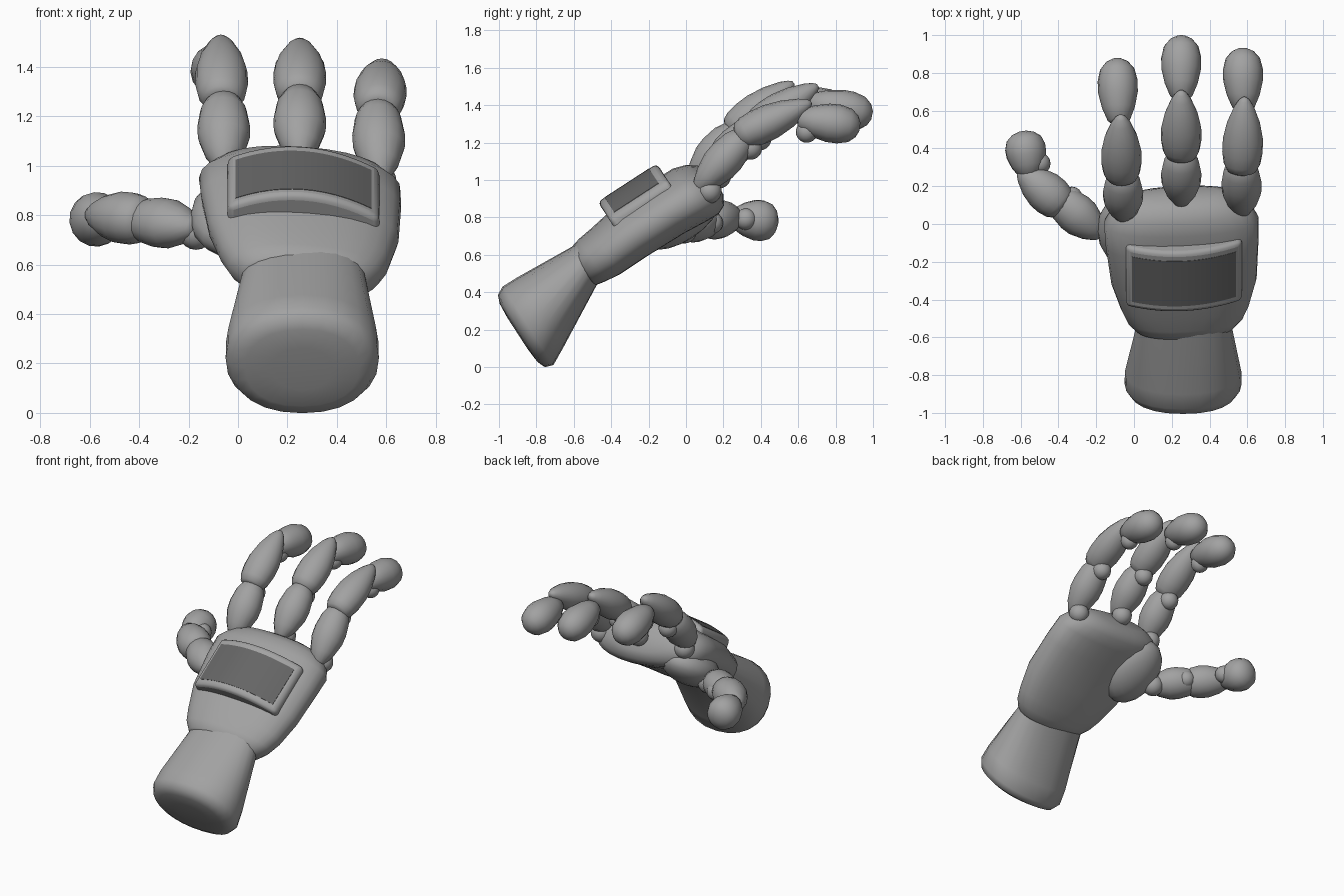
import bpy, bmesh, math
from mathutils import Vector, Matrix

if "Cube" in bpy.data.objects:
    bpy.data.objects.remove(bpy.data.objects["Cube"])

def material(name, v):
    m = bpy.data.materials.new(name)
    m.diffuse_color = (v, v, v, 1)
    m.use_nodes = True
    m.node_tree.nodes["Principled BSDF"].inputs["Base Color"].default_value = m.diffuse_color
    return m

GREY = material("light grey", 0.36)
DARK = material("dark grey", 0.13)

# Hand frame: U runs along the hand, N out of its back
A = math.radians(33)
U = Vector((0, math.cos(A), math.sin(A)))
N = Vector((0, -math.sin(A), math.cos(A)))
X = Vector((1, 0, 0))

def finish(name, bm, mat=GREY, angle=50):
    bmesh.ops.recalc_face_normals(bm, faces=bm.faces)
    me = bpy.data.meshes.new(name)
    bm.to_mesh(me)
    bm.free()
    ob = bpy.data.objects.new(name, me)
    bpy.context.collection.objects.link(ob)
    me.materials.append(mat)
    bpy.context.view_layer.objects.active = ob
    ob.select_set(True)
    bpy.ops.object.shade_smooth_by_angle(angle=math.radians(angle))
    ob.select_set(False)
    return ob

def loft(name, rings, sides=24, power=1.0, angle=50):
    """rings: (centre, side vector, up vector)"""
    bm = bmesh.new()
    def sp(v):
        return math.copysign(abs(v) ** power, v)
    loops = []
    for c, s, t in rings:
        loops.append([bm.verts.new(c + s * sp(math.cos(a)) + t * sp(math.sin(a)))
                      for a in (2 * math.pi * i / sides for i in range(sides))])
    for p, q in zip(loops, loops[1:]):
        for i in range(sides):
            j = (i + 1) % sides
            bm.faces.new((p[i], p[j], q[j], q[i]))
    bm.faces.new(loops[0])
    bm.faces.new(loops[-1])
    return finish(name, bm, angle=angle)

def tilted(sections, roll):
    """sections: (x, y, z, half width, half thickness) across the hand axis"""
    r = Matrix.Rotation(roll, 3, U)
    return [(Vector((x, y, z)), r @ X * w, r @ N * h) for x, y, z, w, h in sections]

def pod(name, p0, p1, profile, width, thick):
    """Finger segment: profile of (position, radius) from p0 to p1"""
    p0, p1 = Vector(p0), Vector(p1)
    d = (p1 - p0).normalized()
    up = (N - d * N.dot(d)).normalized()
    side = d.cross(up)
    return loft(name, [(p0.lerp(p1, t), side * width * r, up * thick * r)
                       for t, r in profile], 16, 1.0, 60)

def ball(name, c, r, axes=None):
    bm = bmesh.new()
    bmesh.ops.create_uvsphere(bm, u_segments=16, v_segments=10, radius=r)
    if axes:
        m = Matrix([X * axes[0], U * axes[1], N * axes[2]]).transposed()
        bmesh.ops.transform(bm, matrix=m.to_4x4(), verts=bm.verts)
    bmesh.ops.translate(bm, vec=c, verts=bm.verts)
    return finish(name, bm)

# Forearm with a rounded end
loft("forearm", tilted([
    (0.26, -0.90, 0.178, 0.12, 0.10), (0.26, -0.895, 0.182, 0.23, 0.185),
    (0.26, -0.88, 0.192, 0.285, 0.23), (0.26, -0.845, 0.22, 0.31, 0.25),
    (0.26, -0.78, 0.29, 0.308, 0.225), (0.265, -0.53, 0.555, 0.25, 0.116),
    (0.265, -0.42, 0.64, 0.24, 0.10)], 0), 24, 0.9)

# Palm, with its cuff closing over the wrist
loft("palm", tilted([
    (0.27, -0.558, 0.528, 0.235, 0.10), (0.27, -0.545, 0.54, 0.262, 0.118),
    (0.27, -0.50, 0.572, 0.308, 0.13),
    (0.27, -0.43, 0.618, 0.342, 0.14), (0.265, -0.30, 0.72, 0.386, 0.152),
    (0.255, -0.10, 0.85, 0.406, 0.157), (0.25, 0.02, 0.92, 0.41, 0.162),
    (0.25, 0.09, 0.95, 0.365, 0.152), (0.25, 0.135, 0.97, 0.30, 0.122),
    (0.25, 0.16, 0.985, 0.20, 0.07)], math.radians(5)), 28, 0.87)
ball("thumb_mound", (-0.015, -0.03, 0.79), 1, (0.18, 0.24, 0.118))

# Curved plate on the back of the hand, with a dark panel
def plate_point(w, u, n):
    return X * (0.265 + w) + U * u + N * (n - 0.88 * w * w - 0.09 * w)

def curved_slab(name, half_w, u0, u1, n0, n1, mat, steps=14):
    bm = bmesh.new()
    loops = []
    for i in range(steps + 1):
        w = half_w * (2 * i / steps - 1)
        loops.append([bm.verts.new(plate_point(w, u, n))
                      for u, n in ((u0, n0), (u1, n0), (u1, n1), (u0, n1))])
    for p, q in zip(loops, loops[1:]):
        for k in range(4):
            j = (k + 1) % 4
            bm.faces.new((p[k], p[j], q[j], q[k]))
    bm.faces.new(loops[0])
    bm.faces.new(loops[-1])
    return finish(name, bm, mat, 35)

frame = curved_slab("back_plate", 0.307, 0.085, 0.462, 0.85, 0.994, GREY)
bevel = frame.modifiers.new("rounded_edges", 'BEVEL')
bevel.width = 0.024
bevel.segments = 3
bevel.limit_method = 'ANGLE'
bevel.angle_limit = math.radians(40)
curved_slab("dark_panel", 0.275, 0.128, 0.412, 0.988, 0.996, DARK)

# Profiles of the three kinds of finger segment
LOWER = [(0, .25), (.04, .42), (.2, .74), (.42, .98), (.58, 1), (.8, .88), (.95, .62), (1, .35)]
UPPER = [(0, .5), (.03, .74), (.12, .91), (.27, 1), (.45, .99), (.67, .81), (.87, .5), (.96, .28), (1, .1)]
TIP = [(0, .33), (.05, .55), (.25, .82), (.48, .99), (.66, 1), (.84, .86), (.95, .56), (1, .22)]

# Three fingers: lower start/end, upper start/end, tip start/end as (x, y, z)
fingers = {
    "index": [(-.055, .03, .99), (-.06, .27, 1.28), (-.065, .235, 1.26), (-.07, .575, 1.52),
              (-.08, .53, 1.425), (-.09, .875, 1.36)],
    "middle": [(.25, .11, 1.03), (.25, .38, 1.30), (.25, .35, 1.275), (.25, .705, 1.505),
               (.25, .66, 1.415), (.25, .995, 1.345)],
    "little": [(.575, .06, .95), (.565, .33, 1.25), (.57, .275, 1.23), (.585, .67, 1.415),
               (.58, .60, 1.325), (.575, .93, 1.285)],
}
for name, pts in fingers.items():
    a, b, c, d, e, f = [Vector(p) for p in pts]
    pod(name + "_lower_segment", a, b, LOWER, 0.107, 0.10)
    pod(name + "_upper_segment", c, d, UPPER, 0.107, 0.096)
    pod(name + "_tip", e, f, TIP, 0.106, 0.104)
    ball(name + "_knuckle", a + Vector((0, .065, -.01)), 0.066)
    ball(name + "_lower_joint", b + Vector((0, .015, -.08)), 0.062)
    ball(name + "_upper_joint", e + Vector((0, .045, -.068)), 0.058)

# Thumb
pod("thumb_lower_segment", (-.17, -.06, .75), (-.42, .15, .785), LOWER, 0.11, 0.10)
pod("thumb_upper_segment", (-.37, .09, .78), (-.61, .29, .805), UPPER, 0.11, 0.105)
pod("thumb_tip", (-.55, .25, .795), (-.59, .49, .775), TIP, 0.108, 0.11)
ball("thumb_knuckle", (-.17, -.01, .73), 0.07)
ball("thumb_lower_joint", (-.33, .14, .77), 0.058)
ball("thumb_upper_joint", (-.50, .32, .79), 0.058)
